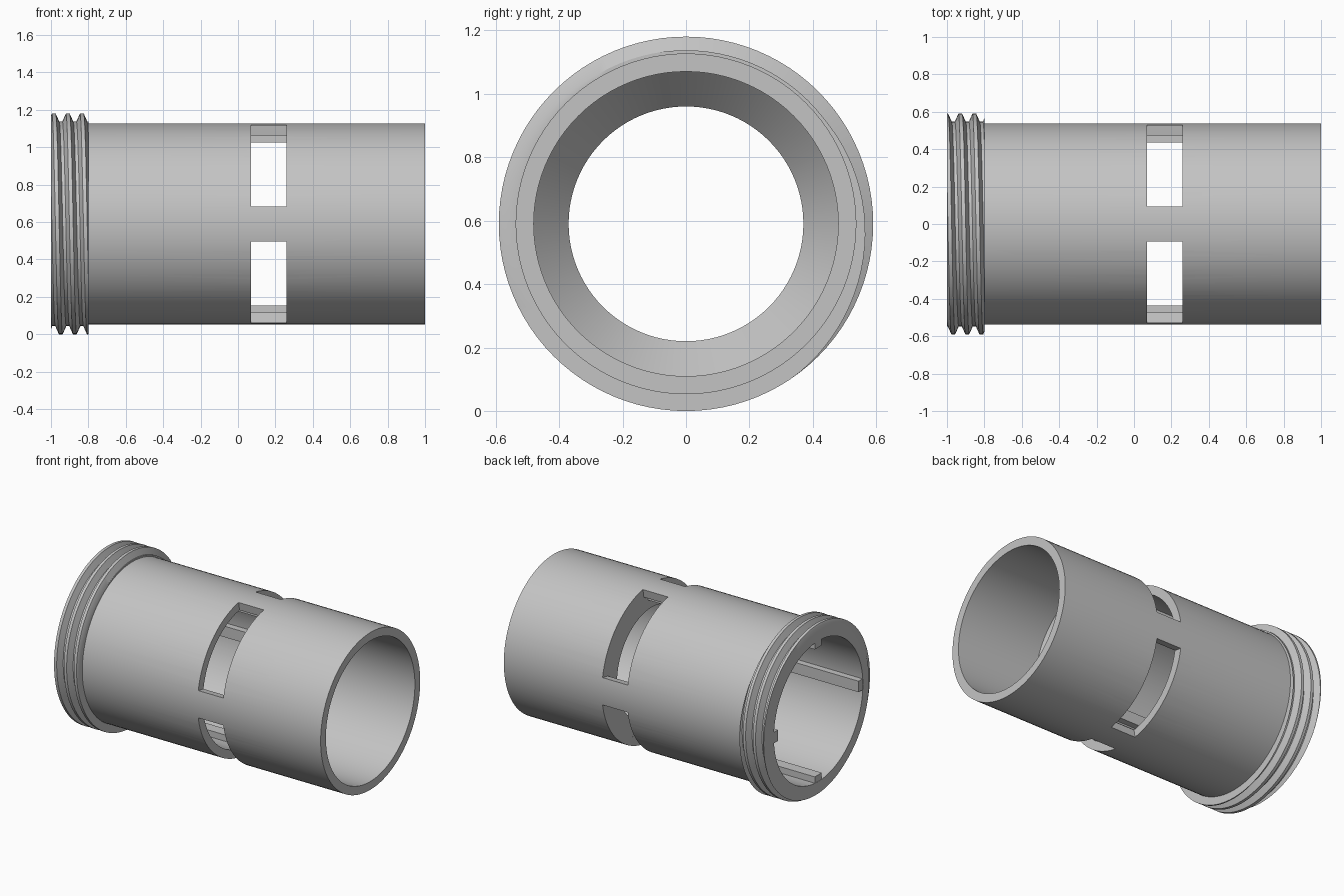
import bpy, bmesh
from math import sin, cos, radians, pi

cube = bpy.data.objects.get("Cube")
if cube:
    bpy.data.objects.remove(cube, do_unlink=True)

AXIS_Z = 0.59
OUTER, BORE, THROAT = 0.537, 0.48, 0.37
ROOT, CREST, PITCH = 0.547, 0.59, 0.075
COLLAR_X = -0.8
WIN_X0, WIN_X1 = 0.07, 0.26
SEGMENTS = 96

grey = bpy.data.materials.new("light grey plastic")
grey.use_nodes = True
colour = (0.55, 0.55, 0.55, 1)
grey.diffuse_color = colour
grey.node_tree.nodes["Principled BSDF"].inputs["Base Color"].default_value = colour


def polar(x, r, a):
    return (x, r * cos(a), AXIS_Z + r * sin(a))


def finish(bm, name):
    bmesh.ops.remove_doubles(bm, verts=bm.verts, dist=1e-5)
    bmesh.ops.recalc_face_normals(bm, faces=bm.faces)
    mesh = bpy.data.meshes.new(name)
    bm.to_mesh(mesh)
    bm.free()
    mesh.materials.append(grey)
    ob = bpy.data.objects.new(name, mesh)
    bpy.context.collection.objects.link(ob)
    return ob


def select_only(ob):
    bpy.ops.object.select_all(action='DESELECT')
    ob.select_set(True)
    bpy.context.view_layer.objects.active = ob


# Helical thread outline along one side of the collar, clipped at its ends
def thread_points(a):
    start = -0.985 + PITCH * (a - pi / 2) / (2 * pi)
    pts = []
    for n in range(-2, 5):
        for dx, r in ((-0.01, CREST), (0.01, CREST), (0.029, ROOT), (0.046, ROOT)):
            pts.append((start + n * PITCH + dx, r))

    def radius_at(x):
        for (xa, ra), (xb, rb) in zip(pts, pts[1:]):
            if xa <= x <= xb:
                return ra + (rb - ra) * (x - xa) / (xb - xa)

    out = []
    for x, r in pts:
        cx = min(max(x, -1), COLLAR_X)
        out.append((cx, r if cx == x else radius_at(cx)))
    return out


# Tube body: threaded collar, plain barrel and inner funnel in one closed section
bm = bmesh.new()
columns = []
for i in range(SEGMENTS + 1):
    a = 2 * pi * i / SEGMENTS
    section = [(-1, BORE)] + thread_points(a) + [
        (COLLAR_X, OUTER), (1, OUTER), (1, BORE),
        (0.385, BORE), (WIN_X1 + 0.002, THROAT), (WIN_X1 + 0.002, BORE)]
    columns.append([bm.verts.new(polar(x, r, a)) for x, r in section])
for c0, c1 in zip(columns, columns[1:]):
    for j in range(len(c0)):
        k = (j + 1) % len(c0)
        bm.faces.new((c0[j], c0[k], c1[k], c1[j]))
body = finish(bm, "threaded_tube")

# Four window cutters, one per quadrant
bm = bmesh.new()
steps = 24
for q in range(4):
    rows = []
    for i in range(steps + 1):
        a = radians(90 * q + 10 + 70 * i / steps)
        rows.append([bm.verts.new(polar(x, r, a)) for x, r in (
            (WIN_X0, 0.46), (WIN_X1, 0.46), (WIN_X1, 0.65), (WIN_X0, 0.65))])
    for r0, r1 in zip(rows, rows[1:]):
        for j in range(4):
            k = (j + 1) % 4
            bm.faces.new((r0[j], r0[k], r1[k], r1[j]))
    bm.faces.new(rows[0])
    bm.faces.new(rows[-1])
cutter = finish(bm, "window_cutter")
cutter.hide_render = True

cut = body.modifiers.new("windows", 'BOOLEAN')
cut.operation = 'DIFFERENCE'
cut.solver = 'EXACT'
cut.object = cutter
select_only(body)
bpy.ops.object.modifier_apply(modifier=cut.name)
bpy.data.objects.remove(cutter, do_unlink=True)
select_only(body)
bpy.ops.object.shade_smooth_by_angle(angle=radians(25))

# Four guide ribs along the bore, from the threaded end to the funnel
for q, side in enumerate(("back", "top", "front", "bottom")):
    a = q * pi / 2
    bm = bmesh.new()
    bmesh.ops.create_cube(bm, size=1)
    for v in bm.verts:
        x = -0.999 if v.co.x < 0 else WIN_X1 + 0.003
        r = 0.435 if v.co.y < 0 else 0.5
        t = v.co.z * 0.075
        v.co = (x, r * cos(a) - t * sin(a), AXIS_Z + r * sin(a) + t * cos(a))
    finish(bm, side + "_guide_rib")
